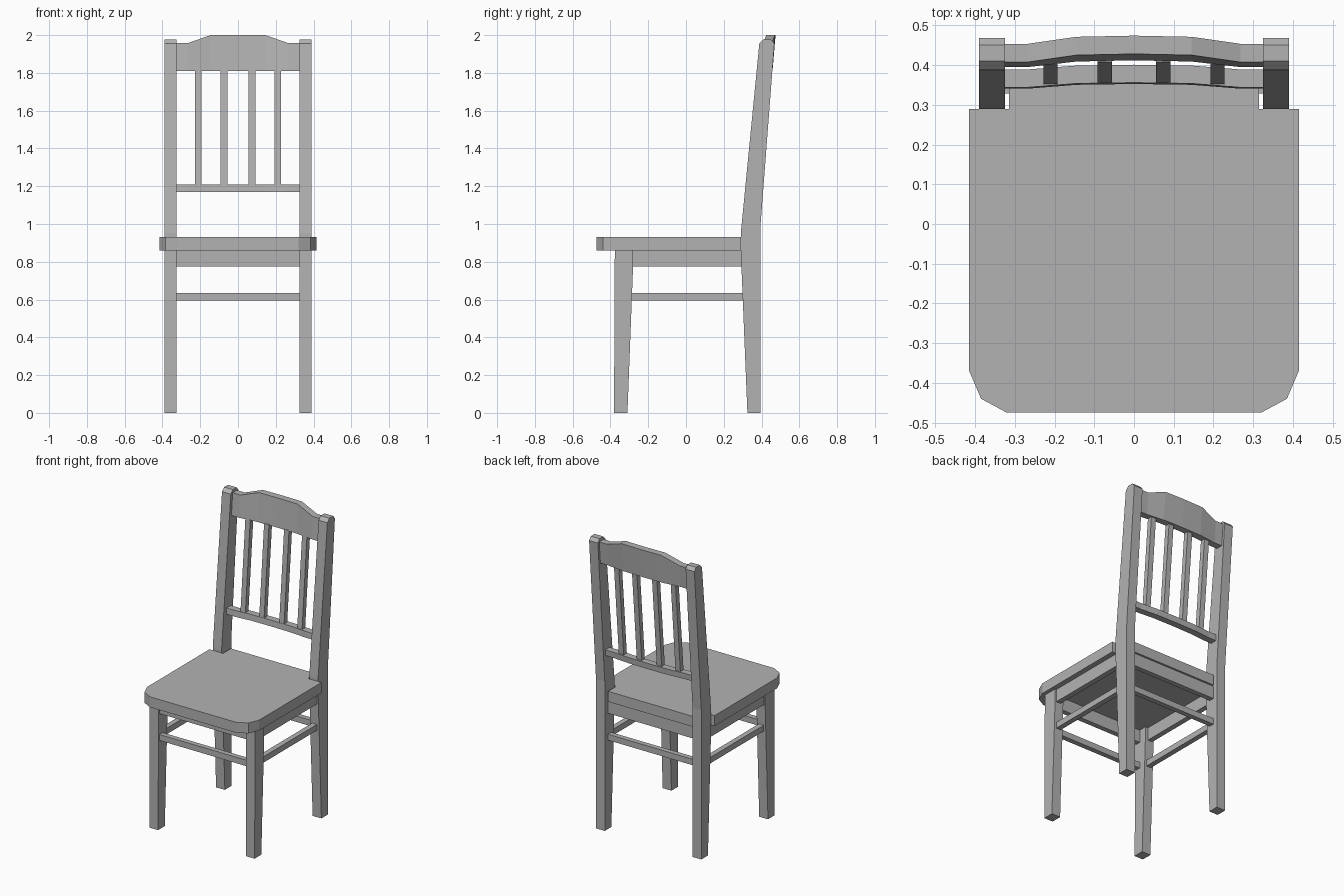
import bpy
import bmesh

cube = bpy.data.objects.get("Cube")
if cube:
    bpy.data.objects.remove(cube, do_unlink=True)

wood = bpy.data.materials.new("plain grey")
wood.use_nodes = True
GREY = (0.45, 0.45, 0.45, 1)
wood.diffuse_color = GREY
wood.node_tree.nodes["Principled BSDF"].inputs["Base Color"].default_value = GREY


def finish(name, bm):
    bmesh.ops.recalc_face_normals(bm, faces=bm.faces)
    mesh = bpy.data.meshes.new(name)
    bm.to_mesh(mesh)
    bm.free()
    mesh.materials.append(wood)
    obj = bpy.data.objects.new(name, mesh)
    bpy.context.collection.objects.link(obj)
    return obj


def prism(name, outline, place, lo, hi):
    """Extrude a 2D outline between lo and hi; place maps (a, b, depth) to xyz."""
    bm = bmesh.new()
    ends = [[bm.verts.new(place(a, b, d)) for a, b in outline] for d in (lo, hi)]
    for ring in ends:
        bm.faces.new(ring)
    for i in range(len(outline)):
        j = (i + 1) % len(outline)
        bm.faces.new((ends[0][i], ends[0][j], ends[1][j], ends[1][i]))
    return finish(name, bm)


def box(name, x0, x1, y0, y1, z0, z1):
    return prism(name, [(x0, y0), (x1, y0), (x1, y1), (x0, y1)],
                 lambda a, b, d: (a, b, d), z0, z1)


def lean(z):
    """Front plane of the tilted backrest."""
    return 0.395 + 0.085 * (z - 1.81)


def rail(name, stations, bottom, thick):
    """Bowed, leaning rail; stations are (x, bow, top height)."""
    bm = bmesh.new()
    rings = []
    for x, bow, top in stations:
        rings.append([bm.verts.new((x, lean(z) + bow + t, z))
                      for z, t in ((bottom, 0), (bottom, thick), (top, thick), (top, 0))])
    for r, s in zip(rings, rings[1:]):
        for i in range(4):
            j = (i + 1) % 4
            bm.faces.new((r[i], r[j], s[j], s[i]))
    bm.faces.new(rings[0])
    bm.faces.new(rings[-1])
    return finish(name, bm)


# Seat: clipped front corners, notched around the back posts
half = [(0.32, -0.475), (0.385, -0.44), (0.415, -0.37), (0.415, 0.29),
        (0.315, 0.29), (0.315, 0.375)]
seat_outline = half + [(-x, y) for x, y in reversed(half)]
prism("seat", seat_outline, lambda a, b, d: (a, b, d), 0.86, 0.93)

# Side profiles (y, z) of the legs
post = [(0.325, 0), (0.395, 0), (0.395, 1.0), (0.468, 1.955), (0.45, 1.977),
        (0.41, 1.977), (0.388, 1.955), (0.29, 0.95), (0.29, 0.86)]
front = [(-0.381, 0), (-0.31, 0), (-0.28, 0.78), (-0.28, 0.86), (-0.377, 0.86)]

for side, s in (("left", 1), ("right", -1)):
    def across(y, z, x, s=s):
        return (s * x, y, z)
    prism(side + "_back_post", post, across, 0.325, 0.39)
    prism(side + "_front_leg", front, across, 0.325, 0.39)
    # Side apron and stretcher
    x0, x1 = sorted((s * 0.345, s * 0.38))
    box(side + "_apron", x0, x1, -0.285, 0.30, 0.775, 0.86)
    x0, x1 = sorted((s * 0.34, s * 0.375))
    box(side + "_stretcher", x0, x1, -0.30, 0.32, 0.595, 0.635)

# Front and back aprons and stretchers
for name, y in (("front", -0.35), ("back", 0.345)):
    box(name + "_apron", -0.33, 0.33, y - 0.017, y + 0.017, 0.775, 0.86)
    box(name + "_stretcher", -0.33, 0.33, y - 0.017, y + 0.017, 0.595, 0.635)

# Backrest rails
bows = [(-0.327, 0), (-0.268, 0), (-0.145, 0.014), (0, 0.017),
        (0.145, 0.014), (0.268, 0), (0.327, 0)]
rail("crest_rail", [(x, b, 2.0 if abs(x) < 0.2 else 1.957) for x, b in bows], 1.81, 0.046)
rail("lower_back_rail", [(x, b * 0.7, 1.21) for x, b in bows], 1.17, 0.045)

# Four slats
for i, x in enumerate((-0.21, -0.074, 0.074, 0.21)):
    bow = 0.012 if abs(x) < 0.1 else 0.008
    rail("slat_%d" % (i + 1), [(x - 0.018, bow, 1.815), (x + 0.018, bow, 1.815)], 1.205, 0.033)
